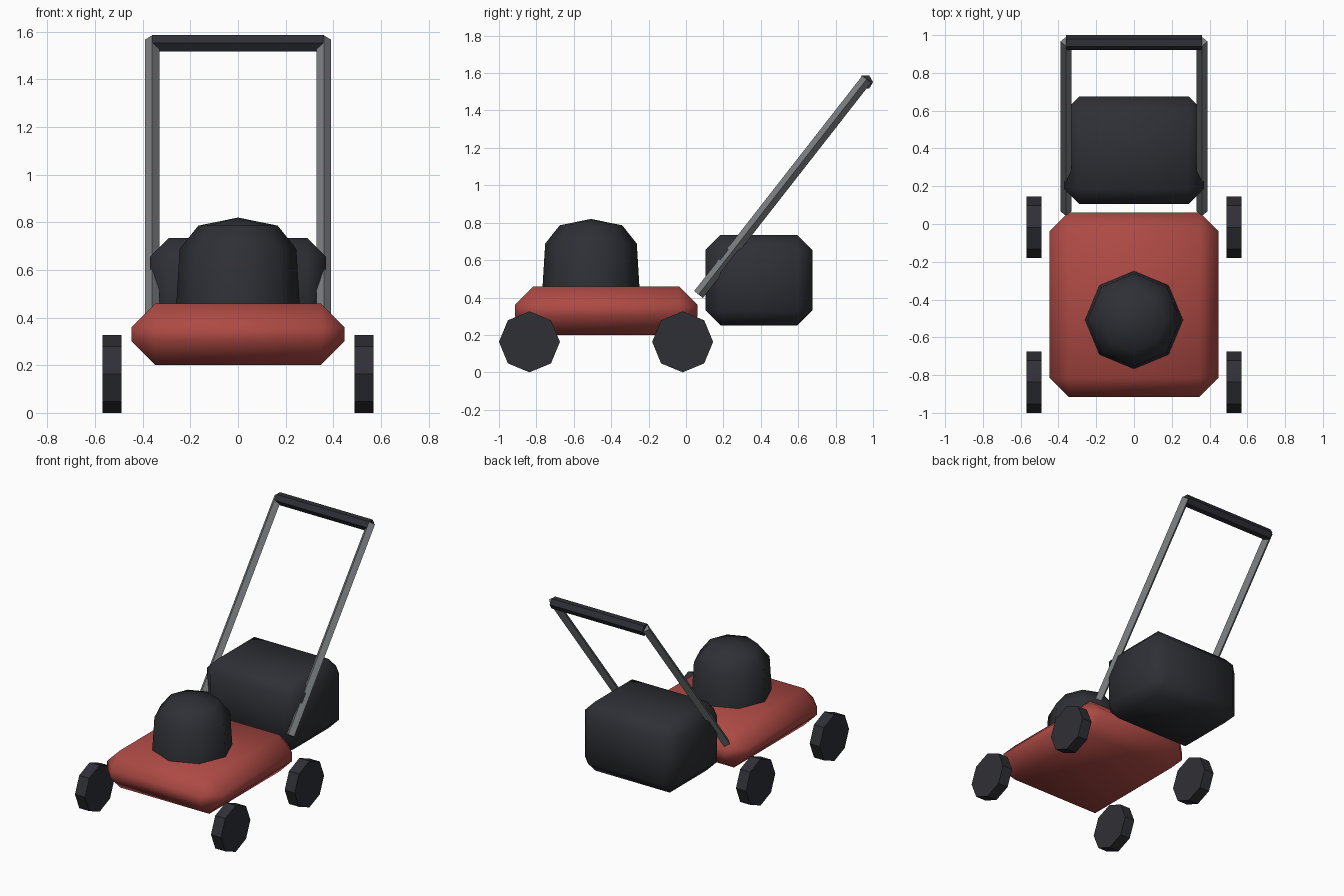
import bpy, bmesh, math
from mathutils import Vector, Matrix

if "Cube" in bpy.data.objects:
    bpy.data.objects.remove(bpy.data.objects["Cube"])


def material(name, rgb):
    m = bpy.data.materials.new(name)
    m.diffuse_color = (*rgb, 1)
    m.use_nodes = True
    m.node_tree.nodes["Principled BSDF"].inputs["Base Color"].default_value = m.diffuse_color
    return m


RED = material("red_paint", (0.42, 0.068, 0.058))
DARK = material("dark_plastic", (0.028, 0.029, 0.036))
STEEL = material("grey_steel", (0.2, 0.21, 0.225))


def add_object(name, bm, mat, smooth=False):
    bmesh.ops.recalc_face_normals(bm, faces=bm.faces)
    mesh = bpy.data.meshes.new(name)
    bm.to_mesh(mesh)
    bm.free()
    mesh.materials.append(mat)
    ob = bpy.data.objects.new(name, mesh)
    bpy.context.collection.objects.link(ob)
    for p in mesh.polygons:
        p.use_smooth = smooth
    return ob


def chamfered_box(name, lo, hi, width, mat):
    lo, hi = Vector(lo), Vector(hi)
    bm = bmesh.new()
    bmesh.ops.create_cube(bm, size=1, matrix=Matrix.Translation((lo + hi) / 2)
                          @ Matrix.Diagonal((*(hi - lo), 1)))
    bmesh.ops.bevel(bm, geom=bm.edges[:], offset=width, segments=1,
                    affect='EDGES', profile=0.5)
    return add_object(name, bm, mat, smooth=True)


def prism(name, a, b, radius, sides, mat, turn=0.0):
    """Prism from a to b; first corner lies at angle turn in its cross-section."""
    a, b = Vector(a), Vector(b)
    axis = (b - a).normalized()
    u = Vector((0, 1, 0)) if abs(axis.x) > 0.9 else Vector((1, 0, 0))
    v = axis.cross(u)
    bm = bmesh.new()
    rings = []
    for end in (a, b):
        ring = []
        for i in range(sides):
            t = turn + math.tau * i / sides
            ring.append(bm.verts.new(end + radius * (math.cos(t) * u + math.sin(t) * v)))
        rings.append(ring)
        bm.faces.new(ring)
    for i in range(sides):
        j = (i + 1) % sides
        bm.faces.new((rings[0][i], rings[0][j], rings[1][j], rings[1][i]))
    return add_object(name, bm, mat)


# Deck and grass bag
chamfered_box("deck", (-0.447, -0.915, 0.2), (0.447, 0.062, 0.46), 0.1, RED)
chamfered_box("grass_bag", (-0.37, 0.105, 0.25), (0.37, 0.675, 0.735), 0.08, DARK)

# Engine cover: eight-sided dome turned from a profile
bm = bmesh.new()
rings = [[bm.verts.new((r * math.cos(math.tau * i / 8),
                        -0.508 + r * math.sin(math.tau * i / 8), z))
          for i in range(8)]
         for r, z in ((0.26, 0.44), (0.245, 0.688), (0.167, 0.786))]
tip = bm.verts.new((0, -0.508, 0.82))
bm.faces.new(rings[0])
for i in range(8):
    j = (i + 1) % 8
    for low, high in zip(rings, rings[1:]):
        bm.faces.new((low[i], low[j], high[j], high[i]))
    bm.faces.new((rings[-1][i], rings[-1][j], tip))
engine = add_object("engine_cover", bm, DARK)
bpy.context.view_layer.objects.active = engine
engine.select_set(True)
bpy.ops.object.shade_smooth_by_angle(angle=math.radians(60))

# Wheels and handle bars on both sides
for side, s in (("left", -1), ("right", 1)):
    for end, y in (("front", -0.837), ("rear", -0.018)):
        prism(f"{end}_{side}_wheel", (s * 0.49, y, 0.163), (s * 0.568, y, 0.163),
              0.163, 8, DARK)
    prism(f"{side}_handle_bar", (s * 0.36, 0.067, 0.416), (s * 0.36, 0.966, 1.567),
          0.03, 4, STEEL)

# Grip across the top of the handle
prism("handle_grip", (-0.36, 0.96, 1.552), (0.36, 0.96, 1.552), 0.04, 6, DARK)
